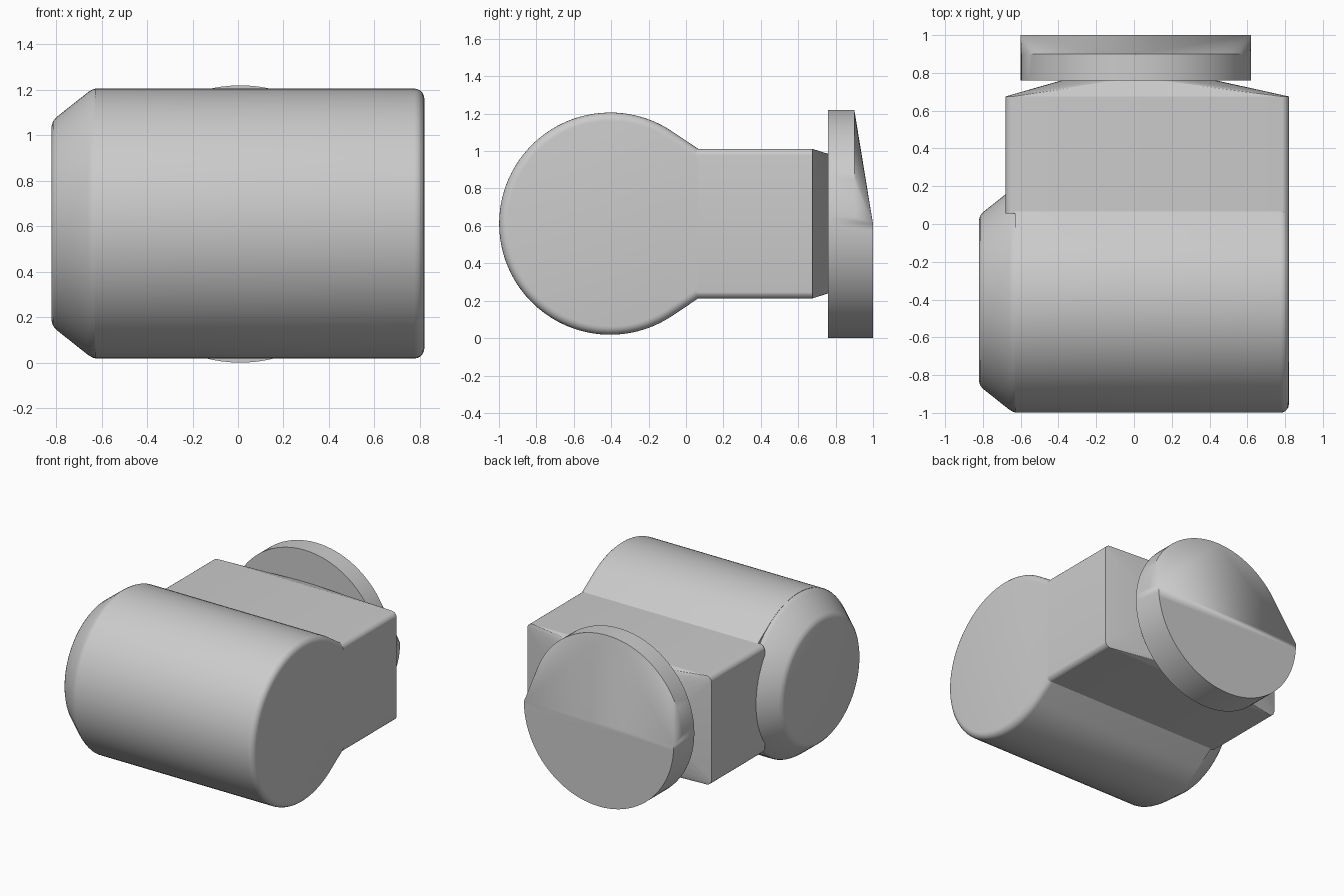
import bpy, bmesh, math

if "Cube" in bpy.data.objects:
    bpy.data.objects.remove(bpy.data.objects["Cube"])

grey = bpy.data.materials.new("light grey")
grey.diffuse_color = (0.6, 0.6, 0.6, 1)
grey.use_nodes = True
grey.node_tree.nodes["Principled BSDF"].inputs["Base Color"].default_value = grey.diffuse_color
CY, CZ, R = -0.405, 0.612, 0.594   # barrel axis and radius


def finish(bm, name, angle=30):
    bmesh.ops.recalc_face_normals(bm, faces=bm.faces[:])
    me = bpy.data.meshes.new(name)
    bm.to_mesh(me)
    bm.free()
    me.materials.append(grey)
    ob = bpy.data.objects.new(name, me)
    bpy.context.collection.objects.link(ob)
    bpy.ops.object.select_all(action='DESELECT')
    ob.select_set(True)
    bpy.context.view_layer.objects.active = ob
    bpy.ops.object.shade_smooth_by_angle(angle=math.radians(angle))
    return ob


def hull(name, points, angle=30):
    bm = bmesh.new()
    for p in points:
        bm.verts.new(p)
    res = bmesh.ops.convex_hull(bm, input=bm.verts[:])
    junk = {g for g in res["geom_interior"] + res["geom_unused"] if isinstance(g, bmesh.types.BMVert)}
    bmesh.ops.delete(bm, geom=list(junk), context='VERTS')
    bmesh.ops.dissolve_limit(bm, angle_limit=0.002, verts=bm.verts[:], edges=bm.edges[:])
    return finish(bm, name, angle)


def ring(cx, cz, r, y, a0=0, a1=360, n=64):
    return [(cx + r * math.cos(t), y, cz + r * math.sin(t))
            for t in (math.radians(a0 + (a1 - a0) * i / n) for i in range(n + 1 if a1 - a0 < 360 else n))]


def rounded_rect(x0, x1, z0, z1, r, y):
    pts = []
    for cx, cz, a in ((x1 - r, z1 - r, 0), (x0 + r, z1 - r, 90), (x0 + r, z0 + r, 180), (x1 - r, z0 + r, 270)):
        pts += ring(cx, cz, r, y, a, a + 90, 5)
    return pts


# barrel with tangent flanks running into the neck, rounded at the right end
YN, ZN = 0.065, 0.4
ta = math.degrees(math.atan2(ZN, YN - CY) + math.acos(R / math.hypot(YN - CY, ZN)))
prof = [(YN, CZ - ZN), (YN, CZ + ZN)]
for i in range(65):
    t = math.radians(ta + (360 - 2 * ta) * i / 64)
    prof.append((CY + R * math.cos(t), CZ + R * math.sin(t)))
bm = bmesh.new()
face = bm.faces.new([bm.verts.new((-0.63, y, z)) for y, z in prof])
ext = bmesh.ops.extrude_face_region(bm, geom=[face], use_keep_orig=True)
bmesh.ops.translate(bm, verts=[g for g in ext["geom"] if isinstance(g, bmesh.types.BMVert)], vec=(1.45, 0, 0))
bmesh.ops.recalc_face_normals(bm, faces=bm.faces[:])
rim = [e for e in bm.edges if all(v.co.x > 0.81 for v in e.verts)
       and not all(v.co.y > YN - 0.001 for v in e.verts)]
bmesh.ops.bevel(bm, geom=rim, offset=0.045, segments=5, profile=0.5, affect='EDGES')
finish(bm, "barrel")

# chamfered left end of the barrel
lathe = [(-0.62, R), (-0.64, 0.590), (-0.66, 0.578), (-0.80, 0.467), (-0.814, 0.450), (-0.82, 0.43)]
bm = bmesh.new()
rings = [[bm.verts.new((x, CY + r * math.cos(i * math.tau / 80), CZ + r * math.sin(i * math.tau / 80)))
          for i in range(80)] for x, r in lathe]
for a, b in zip(rings, rings[1:]):
    for i in range(80):
        j = (i + 1) % 80
        bm.faces.new((a[i], a[j], b[j], b[i]))
bm.faces.new(rings[-1])
finish(bm, "barrel_chamfered_end")

# square neck, tapering to a round end
hull("neck", rounded_rect(-0.68, 0.82, CZ - ZN, CZ + ZN, 0.04, YN - 0.01)
     + rounded_rect(-0.68, 0.82, CZ - ZN, CZ + ZN, 0.04, 0.675)
     + ring(0.02, CZ, 0.37, 0.77), 12)

# end disc: full thickness below, sloping away above its middle
hull("end_disc", ring(0.01, 0.61, 0.61, 0.76, n=96) + ring(0.01, 0.61, 0.61, 1.0, 180, 360, 48)
     + ring(0.01, 0.61, 0.61, 0.90, 0, 180, 48), 25)
